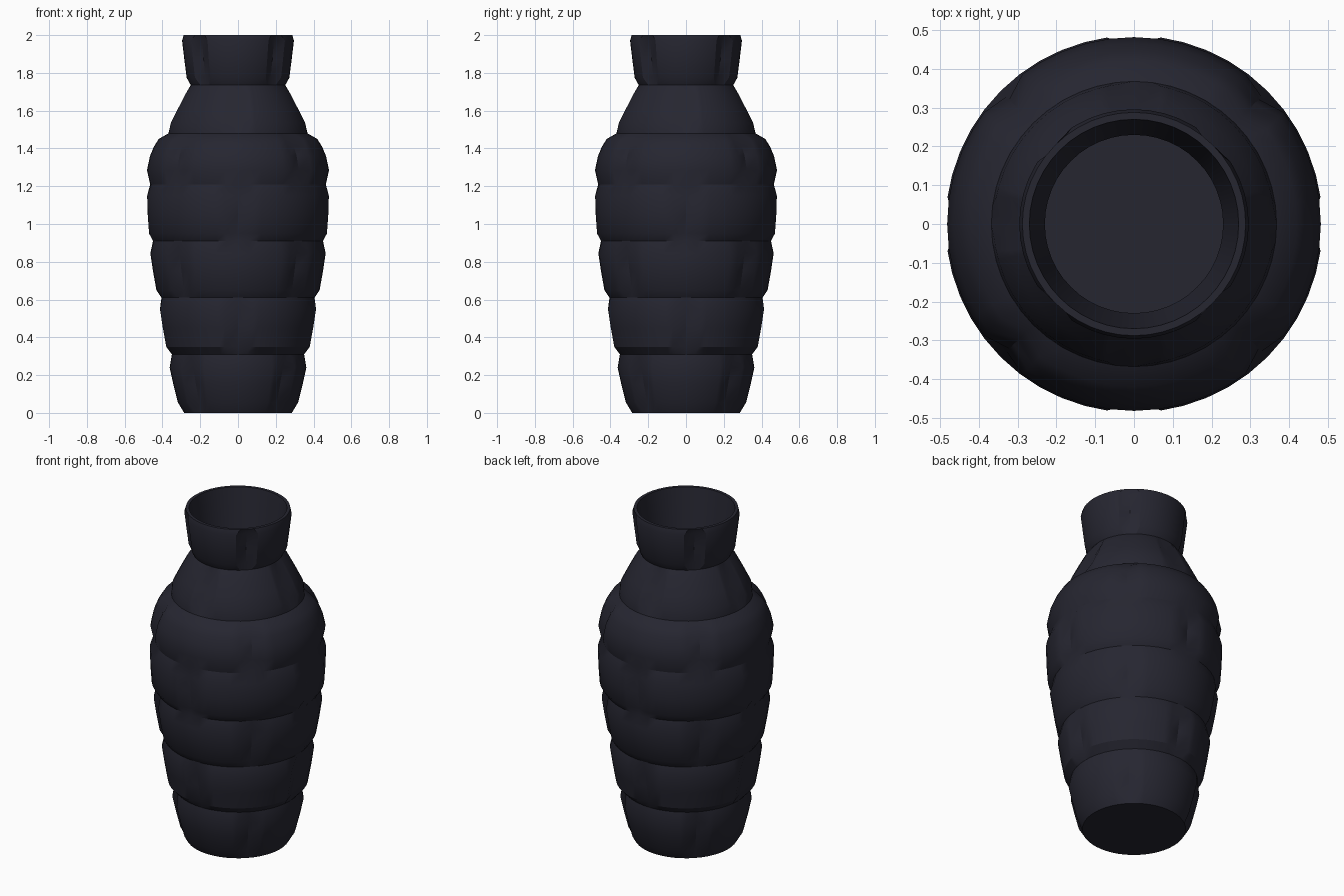
import bpy, bmesh, math

if "Cube" in bpy.data.objects:
    bpy.data.objects.remove(bpy.data.objects["Cube"])

SEG = 48          # sides around; four bricks of twelve sides per course
DEPTH = 0.027     # how far bricks stand out of the vertical joints
HALF = 0.07       # half width of a vertical joint

# mortar rings between courses (z, radius)
mortar = [(0, .285), (.31, .35), (.61, .405), (.91, .45),
          (1.21, .465), (1.48, .368), (1.735, .25), (2.0, .288)]
# raised brick face profile in each course (z, radius)
bricks = [
    [(.055, .318), (.15, .342), (.24, .362)],
    [(.35, .386), (.45, .404), (.55, .419)],
    [(.65, .432), (.75, .450), (.845, .464)],
    [(.95, .476), (1.05, .483), (1.15, .486)],
    [(1.285, .482), (1.36, .466), (1.41, .445), (1.45, .42)],
    [(1.535, .362), (1.61, .325), (1.69, .283)],
    [(1.775, .272), (1.87, .284), (1.97, .296)],
]

bm = bmesh.new()


def ring(z, r, course=None):
    verts = []
    for i in range(SEG):
        a, rad = 2 * math.pi * i / SEG, r
        if course is not None:
            # odd courses have joints on the axes, the others on the diagonals
            k = (i + (0 if course % 2 else 6)) % 12
            k = k - 12 if k > 6 else k
            if k == 0:
                rad = r - DEPTH
            elif abs(k) == 1:
                half = min(HALF / r, math.radians(12))
                a += k * (half - 2 * math.pi / SEG)
        verts.append(bm.verts.new((rad * math.cos(a), rad * math.sin(a), z)))
    return verts


# outer wall, bottom to top
rings = []
for c, course in enumerate(bricks):
    rings.append(ring(*mortar[c]))
    rings += [ring(z, r, c) for z, r in course]
rings.append(ring(*mortar[-1]))

# lip and smooth inner wall, top to bottom
inner = [(2.0, .270)] + [(z, r - .02) for z, r in mortar[-2:0:-1]] + [(.03, .265)]
rings += [ring(z, r) for z, r in inner]

for lo, hi in zip(rings, rings[1:]):
    for i in range(SEG):
        j = (i + 1) % SEG
        bm.faces.new((lo[i], lo[j], hi[j], hi[i]))
bm.faces.new(rings[0][::-1])   # base
bm.faces.new(rings[-1])        # inside floor
bmesh.ops.recalc_face_normals(bm, faces=bm.faces)

mesh = bpy.data.meshes.new("brick_vase")
bm.to_mesh(mesh)
bm.free()
vase = bpy.data.objects.new("brick_vase", mesh)
bpy.context.collection.objects.link(vase)

mat = bpy.data.materials.new("dark navy")
mat.diffuse_color = (0.019, 0.019, 0.030, 1)
mat.use_nodes = True
mat.node_tree.nodes["Principled BSDF"].inputs["Base Color"].default_value = mat.diffuse_color
mesh.materials.append(mat)

bpy.context.view_layer.objects.active = vase
vase.select_set(True)
bpy.ops.object.shade_smooth_by_angle(angle=math.radians(30))
